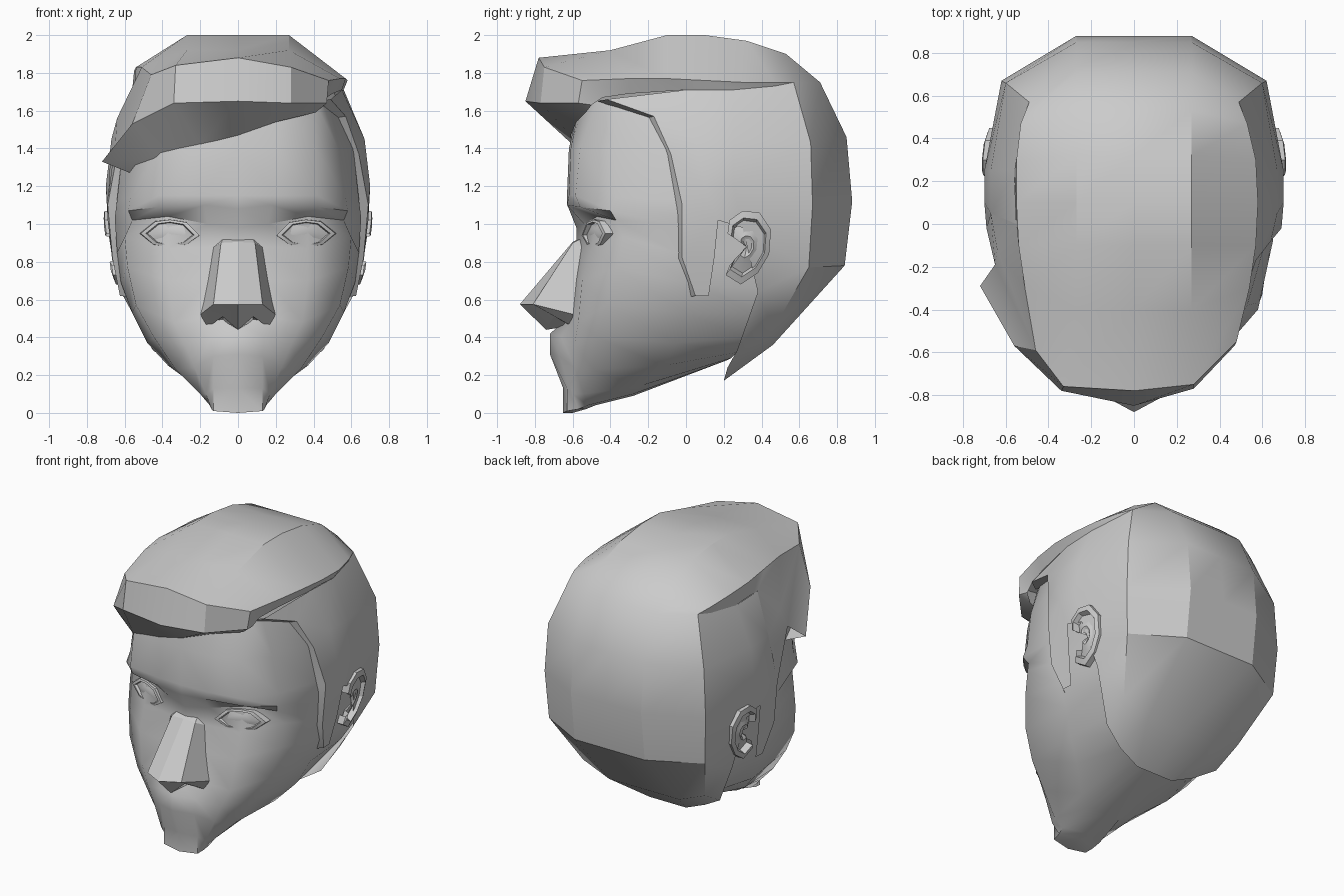
import bpy
import bmesh
import math

default_cube = bpy.data.objects.get("Cube")
if default_cube:
    bpy.data.objects.remove(default_cube, do_unlink=True)

# One plain grey for the whole bust
grey = bpy.data.materials.new("plain grey")
grey.use_nodes = True
grey_value = (0.6, 0.6, 0.6, 1.0)
grey.diffuse_color = grey_value
grey.node_tree.nodes["Principled BSDF"].inputs["Base Color"].default_value = grey_value


def loft(mesh_builder, lines, mirror=False, closed=False):
    """Bridge neighbouring profile lines with quads, optionally on both sides."""
    for side in ((1, -1) if mirror else (1,)):
        grid = [[mesh_builder.verts.new((x * side, y, z)) for x, y, z in line] for line in lines]
        for first, second in zip(grid, grid[1:]):
            count = len(first)
            for i in range(count if closed else count - 1):
                j = (i + 1) % count
                mesh_builder.faces.new((first[i], first[j], second[j], second[i]))


def finish(mesh_builder, name, crease_angle=30):
    """Weld the patches, turn the normals outward and make the object."""
    bmesh.ops.remove_doubles(mesh_builder, verts=mesh_builder.verts, dist=0.002)
    bmesh.ops.recalc_face_normals(mesh_builder, faces=mesh_builder.faces)
    mesh = bpy.data.meshes.new(name)
    mesh_builder.to_mesh(mesh)
    mesh_builder.free()
    mesh.materials.append(grey)
    part = bpy.data.objects.new(name, mesh)
    bpy.context.scene.collection.objects.link(part)
    bpy.ops.object.select_all(action='DESELECT')
    part.select_set(True)
    bpy.context.view_layer.objects.active = part
    bpy.ops.object.shade_smooth_by_angle(angle=math.radians(crease_angle))


def at_x(x, points):
    """Profile line lying in a plane of constant x."""
    return [(x, y, z) for y, z in points]


def flip(points):
    """Same profile line on the other side of the head."""
    return [(-x, y, z) for x, y, z in points]


# Face: vertical profiles from hairline to underjaw, centre outwards
face_centre = at_x(0, [
    (-.55, 1.7), (-.62, 1.4), (-.63, 1.15), (-.62, 1.08), (-.58, .98), (-.58, .88), (-.6, .7),
    (-.65, .48), (-.72, .42), (-.72, .31), (-.65, .13), (-.65, 0), (-.64, 0)])
face_inner = [
    (.2, -.53, 1.68), (.2, -.61, 1.4), (.2, -.62, 1.15), (.18, -.63, 1.1), (.16, -.54, 1),
    (.14, -.55, .88), (.16, -.58, .7), (.2, -.6, .5), (.14, -.66, .4), (.13, -.67, .3),
    (.13, -.63, .13), (.13, -.63, .01), (0, -.6, 0)]
face_eye = [
    (.4, -.47, 1.66), (.41, -.56, 1.4), (.42, -.585, 1.15), (.42, -.56, 1.09), (.37, -.47, 1.04),
    (.37, -.5, .87), (.37, -.55, .7), (.34, -.57, .48), (.28, -.59, .36), (.23, -.59, .24),
    (.17, -.6, .1), (.14, -.57, .02), (0, -.53, .02)]
face_outer = [
    (.45, -.38, 1.64), (.53, -.38, 1.4), (.57, -.37, 1.14), (.58, -.4, 1.07), (.56, -.37, 1.02),
    (.6, -.33, .93), (.585, -.37, .77), (.54, -.42, .57), (.445, -.47, .4), (.33, -.49, .23),
    (.2, -.54, .1), (.15, -.52, .04), (0, -.48, .04)]
face_side = [
    (.55, -.1, 1.6), (.61, -.1, 1.4), (.64, -.08, 1.13), (.65, -.08, 1.05), (.65, -.08, 1),
    (.64, -.05, .85), (.62, 0, .69), (.56, 0, .53), (.48, -.05, .37), (.37, -.12, .25),
    (.22, -.25, .14), (.12, -.28, .1), (0, -.28, .09)]
face_ear = [
    (.57, .3, 1.6), (.63, .3, 1.4), (.65, .35, 1.13), (.65, .37, 1.05), (.64, .4, 1),
    (.62, .41, .85), (.6, .41, .65), (.53, .37, .53), (.43, .31, .4), (.32, .27, .32),
    (.2, .24, .29), (.1, .22, .28), (0, .22, .28)]
face = bmesh.new()
loft(face, [face_centre, face_inner, face_eye, face_outer, face_side, face_ear], mirror=True)
finish(face, "face", 50)

# Nose: ridge, flank and nostril wing
nose = bmesh.new()
nose_ridge = at_x(0, [(-.57, .92), (-.6, .905), (-.88, .575), (-.74, .44), (-.62, .46)])
nose_edge = [(.08, -.56, .92), (.09, -.6, .9), (.13, -.81, .575), (.08, -.7, .51), (.08, -.6, .49)]
nose_wing = [(.13, -.53, .9), (.14, -.54, .87), (.2, -.59, .52), (.18, -.57, .44), (.15, -.55, .47)]
loft(nose, [nose_ridge, nose_edge, nose_wing], mirror=True)
finish(nose, "nose", 25)

# Eyes: nested almond rings make the lids, the recess and the eyeball
almond = [(-.16, -.01), (-.09, .06), (0, .075), (.08, .065), (.16, 0), (.09, -.06), (0, -.075), (-.09, -.06)]
lid_rings = [(1, -.45), (.97, -.49), (.8, -.495), (.74, -.475), (.4, -.485), (0, -.49)]
eyes = bmesh.new()
loft(eyes, [[(.36 + x * size, depth + .4 * x * size, .95 + z * size) for x, z in almond]
            for size, depth in lid_rings], mirror=True, closed=True)
finish(eyes, "eyes", 25)

# Ears: open curled rim round a shallow hollow, leaning in towards the lobe
ear_outline = [(-.1, .07), (-.09, .14), (-.02, .19), (.07, .18), (.13, .09), (.12, -.04),
               (.06, -.14), (-.03, -.2), (-.11, -.15), (-.09, -.1)]
rim_rings = [(1, .61), (1, .675), (.8, .685), (.7, .645), (.45, .66), (.3, .67), (0, .64)]
ears = bmesh.new()
loft(ears, [[(out + (.16 * z - .1 * y) * size, .32 + y * size, .88 + z * size) for y, z in ear_outline]
            for size, out in rim_rings], mirror=True)
finish(ears, "ears", 25)

# Hair crown: front-to-back strips that run on down to the nape
crown = [(-.4, 1.92), (-.1, 2), (.1, 2), (.32, 1.97), (.53, 1.9), (.71, 1.75)]
nape = [(.85, 1.46), (.88, 1.12), (.84, .78), (.46, .36), (.2, .17)]
hair_centre = at_x(0, [(-.61, 1.47), (-.85, 1.65), (-.78, 1.88)] + crown + nape)
crown_edge = at_x(.27, crown + nape[:-1]) + [(.14, .2, .17)]
hair_right = [(.2, -.58, 1.54), (.28, -.77, 1.64), (.28, -.75, 1.83)] + crown_edge
hair_left = [(-.2, -.6, 1.42), (-.34, -.78, 1.64), (-.33, -.76, 1.84)] + flip(crown_edge)
back_corner = [(.49, .57, 1.75), (.6, .66, 1.43), (.62, .67, 1.1), (.6, .65, .77), (.47, .46, .44),
               (.3, .22, .24)]
right_ridge = [(.41, -.53, 1.59), (.47, -.57, 1.64), (.48, -.55, 1.76), (.54, -.3, 1.77),
               (.57, -.1, 1.77), (.58, .1, 1.76), (.57, .3, 1.75), (.53, .47, 1.75)] + back_corner
left_ridge = [(-.42, -.54, 1.35), (-.56, -.57, 1.53), (-.46, -.59, 1.79), (-.51, -.3, 1.83),
              (-.54, -.1, 1.83), (-.55, .1, 1.81), (-.55, .3, 1.8), (-.53, .47, 1.78)] + flip(back_corner)
hair = bmesh.new()
loft(hair, [left_ridge, hair_left, hair_centre, hair_right, right_ridge])

# Parting step on one side, swept temple wing on the other
side_top = [(.55, .1, 1.71), (.56, .25, 1.71), (.52, .47, 1.73), back_corner[0]]
parting = [(.41, -.53, 1.59), (.46, -.5, 1.63), (.47, -.44, 1.67), (.5, -.3, 1.69), (.55, 0, 1.71)]
temple_wing = [(-.57, -.27, 1.27), (-.72, -.29, 1.33), (-.65, -.19, 1.42), (-.64, -.12, 1.56), (-.55, 0, 1.71)]
ridge_rows = len(parting) + len(side_top)
loft(hair, [right_ridge[:ridge_rows], parting + side_top])
loft(hair, [left_ridge[:ridge_rows], temple_wing + flip(side_top)])

# Hair sides: behind the ear, over the ear, and the sideburn
over_ear = [(.56, .25, 1.71), (.67, .25, 1.45), (.7, .25, 1.2), (.68, .3, .98), (.62, .38, .64),
            (.45, .27, .33)]
sideburn = [(.55, 0, 1.71), (.67, .05, 1.45), (.7, .1, 1.2), (.69, .17, 1.02), (.66, .15, .82),
            (.62, .12, .62)]
hairline = [(.49, -.42, 1.66), (.57, -.17, 1.57), (.64, -.08, 1.37), (.69, -.02, 1.1),
            (.665, -.02, .82), (.625, .05, .62)]
hair_rim = [(x - .07, y - .045, z - .01) for x, y, z in hairline]
loft(hair, [back_corner, over_ear], mirror=True)
loft(hair, [over_ear[:4], sideburn[:4]], mirror=True)
loft(hair, [sideburn, hairline, hair_rim], mirror=True)

# Swept hair running back from the wing into the side
wing_root = [hairline[3], sideburn[1], sideburn[0]]
loft(hair, [temple_wing[2:], flip(wing_root)])
finish(hair, "hair")
